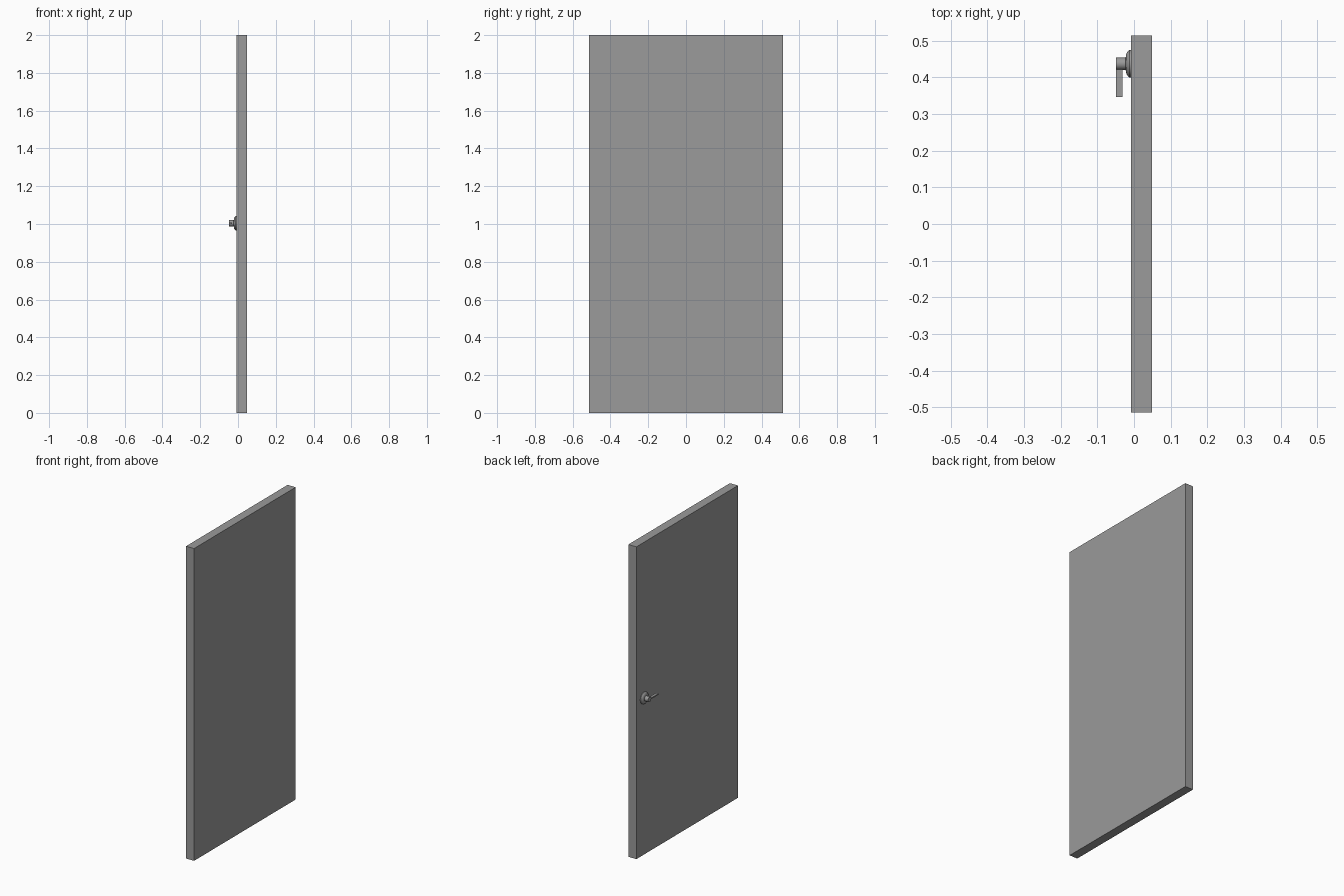
import bpy, bmesh, math

if "Cube" in bpy.data.objects:
    bpy.data.objects.remove(bpy.data.objects["Cube"])

HANDLE_Y, HANDLE_Z = 0.437, 1.004

# Dark grey shared by all parts
dark_grey = bpy.data.materials.new("dark_grey")
dark_grey.diffuse_color = (0.325, 0.325, 0.325, 1)
dark_grey.use_nodes = True
dark_grey.node_tree.nodes["Principled BSDF"].inputs["Base Color"].default_value = dark_grey.diffuse_color


def finish(name, bm):
    bmesh.ops.recalc_face_normals(bm, faces=bm.faces)
    mesh = bpy.data.meshes.new(name)
    bm.to_mesh(mesh)
    bm.free()
    mesh.materials.append(dark_grey)
    obj = bpy.data.objects.new(name, mesh)
    bpy.context.collection.objects.link(obj)
    return obj


def box(name, lo, hi):
    bm = bmesh.new()
    bmesh.ops.create_cube(bm, size=1)
    for v in bm.verts:
        v.co = [(a + b) / 2 + c * (b - a) for a, b, c in zip(lo, hi, v.co)]
    return finish(name, bm)


def lathe_x(name, profile, sides=32):
    """Closed solid of revolution about the handle axis; profile is (x, radius)."""
    bm = bmesh.new()
    rings = []
    for x, r in profile:
        angles = [2 * math.pi * i / sides for i in range(sides)]
        rings.append([bm.verts.new((x, HANDLE_Y + r * math.cos(a),
                                    HANDLE_Z + r * math.sin(a))) for a in angles])
    for a, b in zip(rings, rings[1:]):
        for i in range(sides):
            j = (i + 1) % sides
            bm.faces.new((a[i], a[j], b[j], b[i]))
    bm.faces.new(rings[0])
    bm.faces.new(rings[-1])
    obj = finish(name, bm)
    bpy.ops.object.select_all(action='DESELECT')
    obj.select_set(True)
    bpy.context.view_layer.objects.active = obj
    bpy.ops.object.shade_smooth_by_angle(angle=math.radians(35))
    return obj


# Plain door slab
box("door_panel", (-0.008, -0.514, 0), (0.0485, 0.514, 2))

# Round backplate with a softened rim
lathe_x("handle_rosette", [(-0.007, 0.038), (-0.012, 0.038), (-0.016, 0.035),
                           (-0.020, 0.029), (-0.022, 0.023), (-0.0225, 0.018)])

# Spindle and the thin horizontal lever pointing towards the hinge side
lathe_x("handle_neck", [(-0.020, 0.0165), (-0.0485, 0.0165)])
box("handle_lever", (-0.0485, 0.346, HANDLE_Z - 0.004),
    (-0.032, HANDLE_Y, HANDLE_Z + 0.004))
